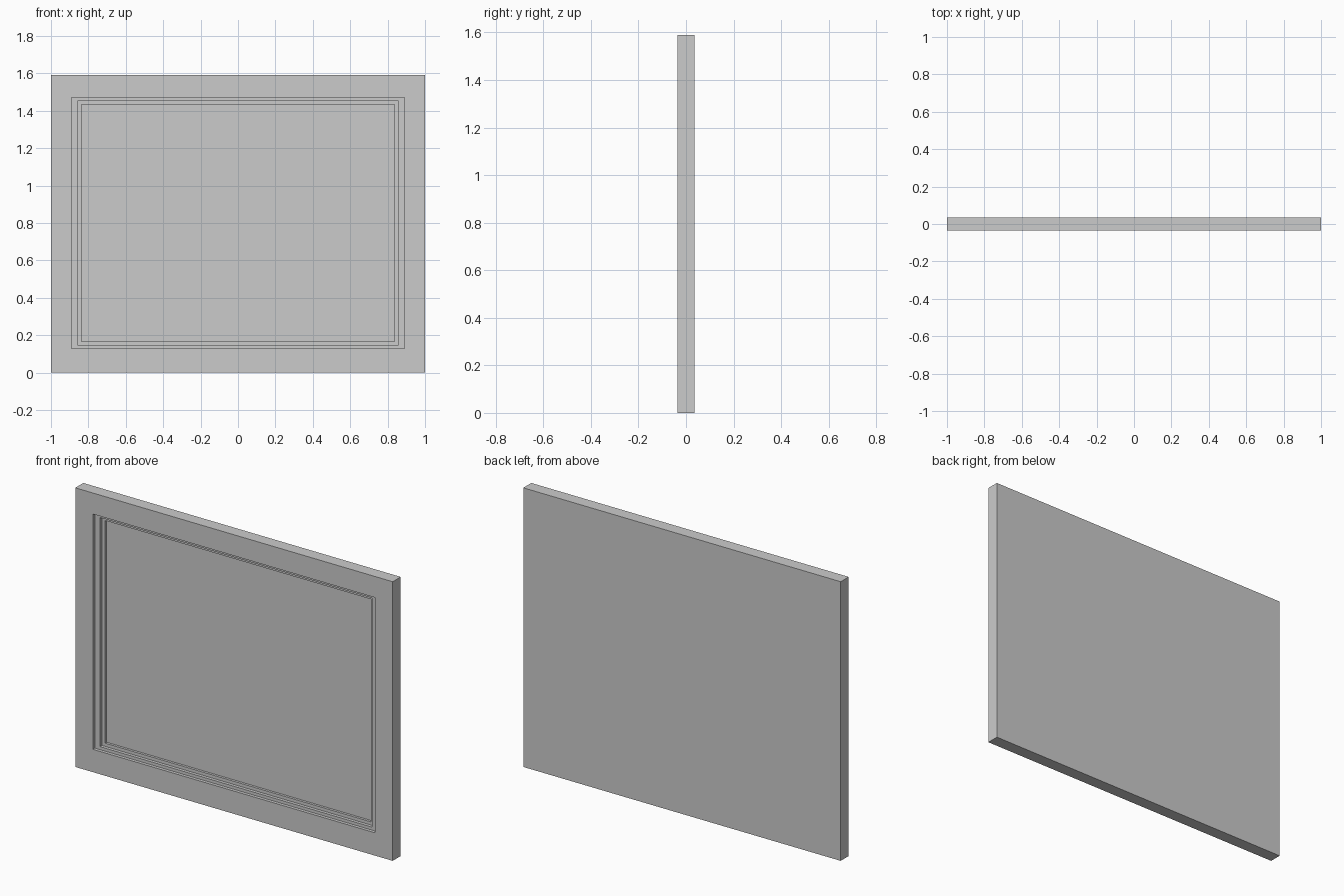
import bpy, bmesh

if "Cube" in bpy.data.objects:
    bpy.data.objects.remove(bpy.data.objects["Cube"])

HALF_W, HEIGHT, HALF_D = 1.0, 1.59, 0.036

# Nested rectangles of the stepped front recess: half width, bottom, top, depth
STEPS = [(0.89, 0.13, 1.47, 0.018),
         (0.858, 0.147, 1.452, 0.036),
         (0.837, 0.165, 1.433, 0.05)]

bm = bmesh.new()


def ring(hw, z0, z1, y):
    return [bm.verts.new(p) for p in
            ((-hw, y, z0), (hw, y, z0), (hw, y, z1), (-hw, y, z1))]


def bridge(a, b):
    for i in range(4):
        j = (i + 1) % 4
        bm.faces.new((a[i], a[j], b[j], b[i]))


# Back and outer edges
back = ring(HALF_W, 0, HEIGHT, HALF_D)
bm.faces.new(back)
last = ring(HALF_W, 0, HEIGHT, -HALF_D)
bridge(back, last)

# Front border, then each moulding step going inwards
y = -HALF_D
for hw, z0, z1, depth in STEPS:
    rim = ring(hw, z0, z1, y)
    bridge(last, rim)
    y = -HALF_D + depth
    last = ring(hw, z0, z1, y)
    bridge(rim, last)

# Recessed centre panel
bm.faces.new(last)
bmesh.ops.recalc_face_normals(bm, faces=bm.faces)

mesh = bpy.data.meshes.new("framed_panel")
bm.to_mesh(mesh)
bm.free()
panel = bpy.data.objects.new("framed_panel", mesh)
bpy.context.collection.objects.link(panel)
